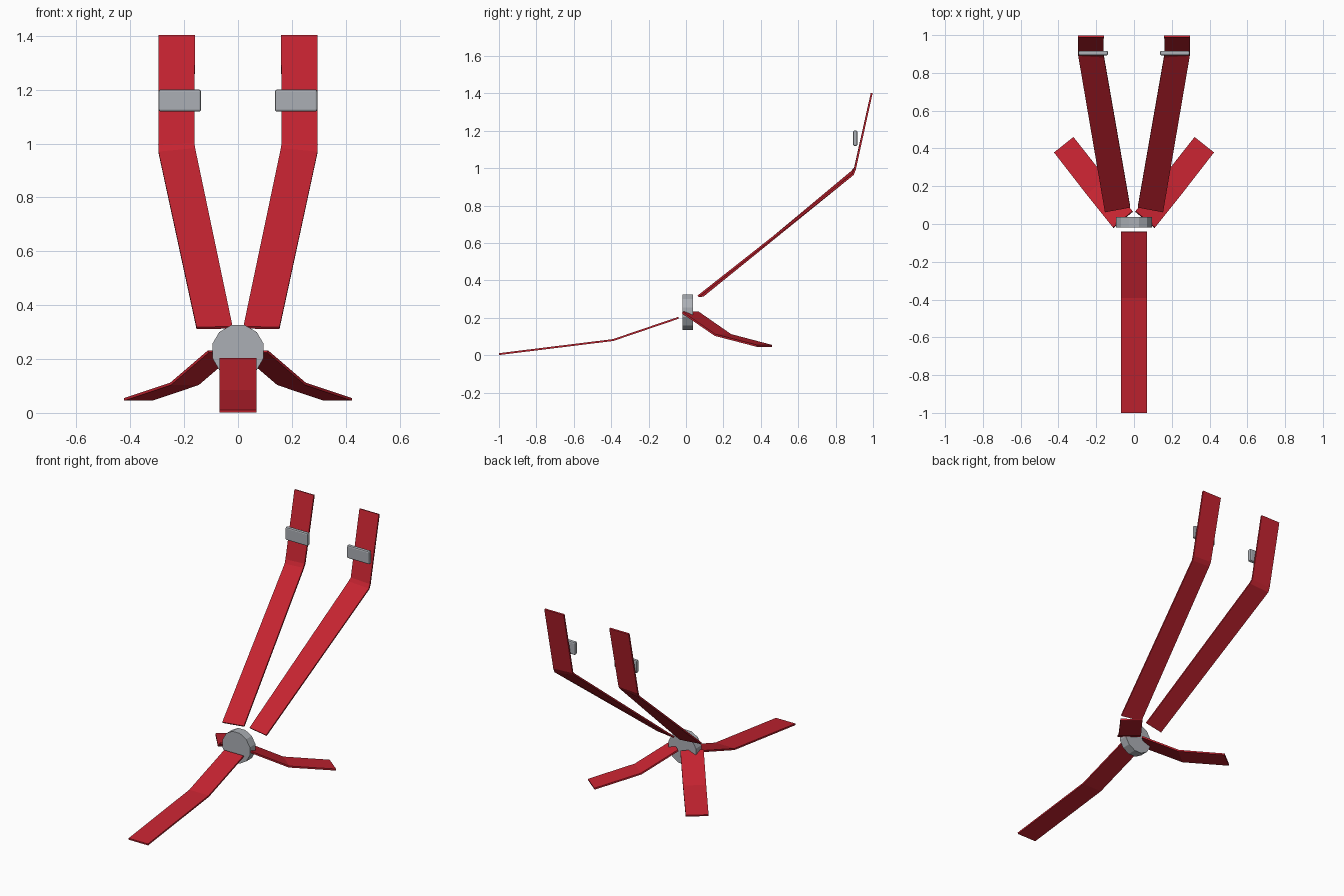
import bpy, bmesh, math
from mathutils import Matrix

if "Cube" in bpy.data.objects:
    bpy.data.objects.remove(bpy.data.objects["Cube"])


def material(name, color):
    m = bpy.data.materials.new(name)
    m.diffuse_color = (*color, 1)
    m.use_nodes = True
    m.node_tree.nodes["Principled BSDF"].inputs["Base Color"].default_value = m.diffuse_color
    return m


RED = material("red webbing", (0.56, 0.017, 0.03))
GREY = material("grey metal", (0.41, 0.43, 0.46))


def add_object(name, bm, mat):
    bmesh.ops.recalc_face_normals(bm, faces=bm.faces)
    me = bpy.data.meshes.new(name)
    bm.to_mesh(me)
    bm.free()
    me.materials.append(mat)
    ob = bpy.data.objects.new(name, me)
    bpy.context.collection.objects.link(ob)
    return ob


def strap(name, rows, sx=1):
    """Flat webbing through rows of (inner edge, outer edge) points."""
    bm = bmesh.new()
    pts = [[bm.verts.new((p[0] * sx, p[1], p[2])) for p in row] for row in rows]
    for a, b in zip(pts, pts[1:]):
        bm.faces.new((a[0], a[1], b[1], b[0]))
    ob = add_object(name, bm, RED)
    mod = ob.modifiers.new("thickness", 'SOLIDIFY')
    mod.thickness = 0.01
    mod.offset = 0


shoulder = [((0.02, 0.09, 0.317), (0.154, 0.065, 0.315)),
            ((0.159, 0.885, 0.98), (0.295, 0.893, 0.967)),
            ((0.162, 0.903, 1.0), (0.296, 0.903, 0.993)),
            ((0.16, 0.993, 1.402), (0.296, 0.993, 1.402))]
lap = [((0.007, 0.067, 0.228), (0.11, -0.02, 0.228)),
       ((0.147, 0.24, 0.108), (0.25, 0.155, 0.108)),
       ((0.32, 0.46, 0.05), (0.423, 0.378, 0.05))]

for side, sx in (("right", 1), ("left", -1)):
    strap(f"{side}_shoulder_strap", shoulder, sx)
    strap(f"{side}_lap_strap", lap, sx)

    # adjuster plate in front of the upper shoulder strap
    bm = bmesh.new()
    bmesh.ops.create_cube(bm, size=1, matrix=Matrix.Translation((0.216 * sx, 0.905, 1.16))
                          @ Matrix.Diagonal((0.158, 0.024, 0.082, 1)))
    bmesh.ops.bevel(bm, geom=bm.edges[:], offset=0.008, segments=2,
                    profile=0.5, affect='EDGES')
    add_object(f"{side}_adjuster", bm, GREY)

# crotch strap running forward to the ground
strap("crotch_strap", [((-0.068, y, z), (0.068, y, z)) for y, z in
                       ((-0.04, 0.2), (-0.39, 0.081), (-0.999, 0.006))])

# twelve-sided central buckle
bm = bmesh.new()
bmesh.ops.create_cone(bm, cap_ends=True, segments=12, radius1=0.099, radius2=0.099, depth=0.056,
                      matrix=Matrix.Translation((0, 0.01, 0.23))
                      @ Matrix.Rotation(math.pi / 2, 4, 'X')
                      @ Matrix.Rotation(math.pi / 12, 4, 'Z'))
add_object("central_buckle", bm, GREY)
